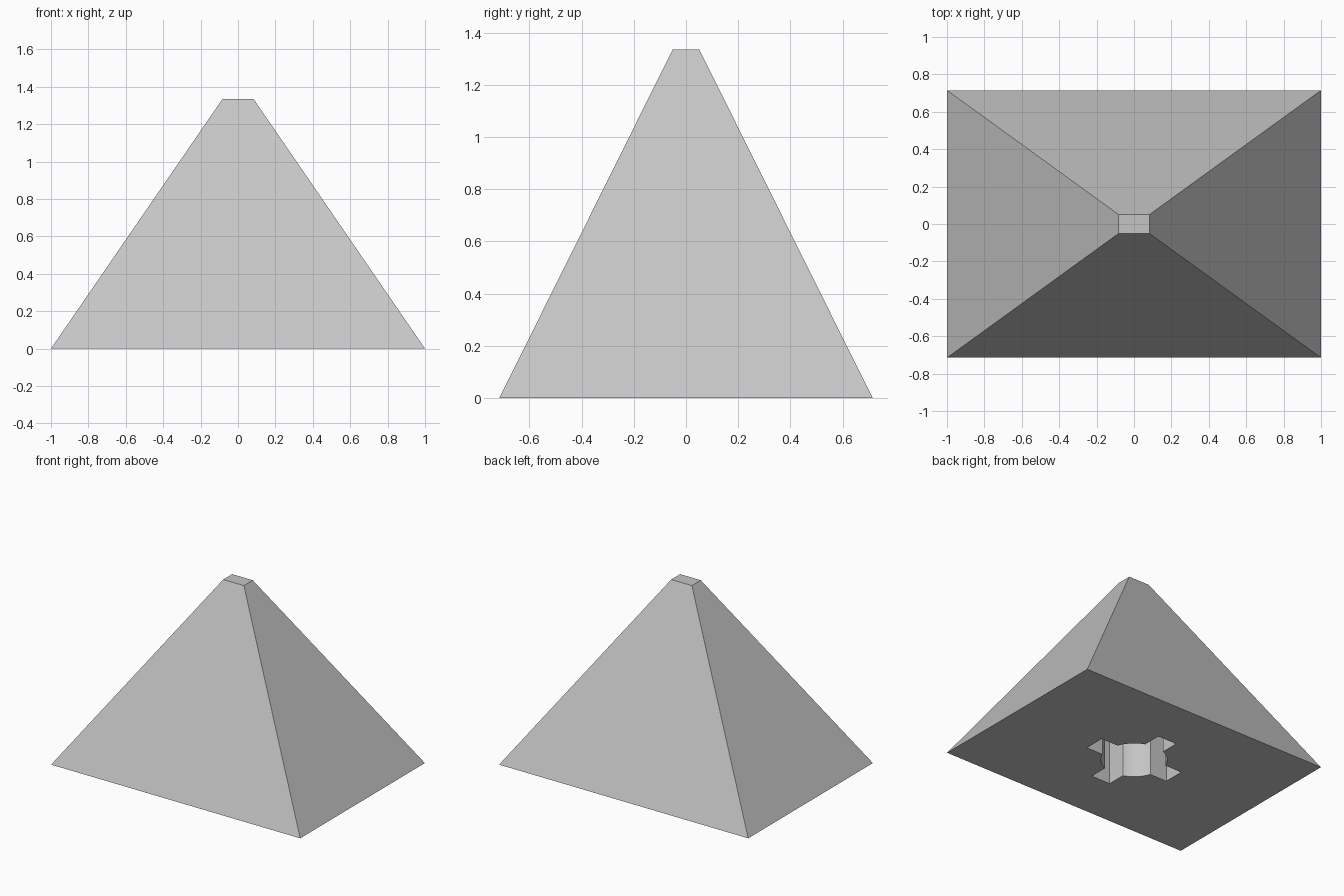
import bpy, bmesh, math

if "Cube" in bpy.data.objects:
    bpy.data.objects.remove(bpy.data.objects["Cube"])

HEIGHT = 1.335
BASE = (1.0, 0.715)      # half sizes of the base
TOP = (0.083, 0.051)     # half sizes of the flat tip
HOLE_R = 0.218           # socket radius
ARM_L, ARM_W = 0.34, 0.076   # socket cross: half length, half width
DEPTH = 0.5


def loft(name, lower, upper, z0, z1):
    """Solid between two matching outlines."""
    bm = bmesh.new()
    a = [bm.verts.new((x, y, z0)) for x, y in lower]
    b = [bm.verts.new((x, y, z1)) for x, y in upper]
    bm.faces.new(a[::-1])
    bm.faces.new(b)
    n = len(a)
    for i in range(n):
        j = (i + 1) % n
        bm.faces.new((a[i], a[j], b[j], b[i]))
    bmesh.ops.recalc_face_normals(bm, faces=bm.faces)
    mesh = bpy.data.meshes.new(name)
    bm.to_mesh(mesh)
    bm.free()
    obj = bpy.data.objects.new(name, mesh)
    bpy.context.collection.objects.link(obj)
    return obj


def rect(hx, hy):
    return [(-hx, -hy), (hx, -hy), (hx, hy), (-hx, hy)]


def socket_outline(steps=6):
    """Circle with four square-ended arms."""
    start = math.asin(ARM_W / HOLE_R)
    quarter = [(ARM_L, -ARM_W), (ARM_L, ARM_W)]
    for i in range(steps + 1):
        t = start + (math.pi / 2 - 2 * start) * i / steps
        quarter.append((HOLE_R * math.cos(t), HOLE_R * math.sin(t)))
    pts = []
    for c, s in ((1, 0), (0, 1), (-1, 0), (0, -1)):
        pts += [(x * c - y * s, x * s + y * c) for x, y in quarter]
    return pts


grey = bpy.data.materials.new("light grey")
grey.diffuse_color = (0.56, 0.56, 0.56, 1)
grey.use_nodes = True
grey.node_tree.nodes["Principled BSDF"].inputs["Base Color"].default_value = grey.diffuse_color

# Truncated pyramid body
body = loft("pyramid_body", rect(*BASE), rect(*TOP), 0, HEIGHT)
body.data.materials.append(grey)

# Cross-and-circle socket cut up into the underside
outline = socket_outline()
cutter = loft("socket_cutter", outline, outline, -0.1, DEPTH)
cutter.data.materials.append(grey)
cutter.hide_render = True

cut = body.modifiers.new("socket", 'BOOLEAN')
cut.operation = 'DIFFERENCE'
cut.solver = 'EXACT'
cut.object = cutter
bpy.context.view_layer.objects.active = body
body.select_set(True)
bpy.ops.object.modifier_apply(modifier=cut.name)
bpy.data.objects.remove(cutter)

# Smooth the socket's round walls, keep all other edges sharp
bpy.ops.object.shade_smooth_by_angle(angle=math.radians(30))
